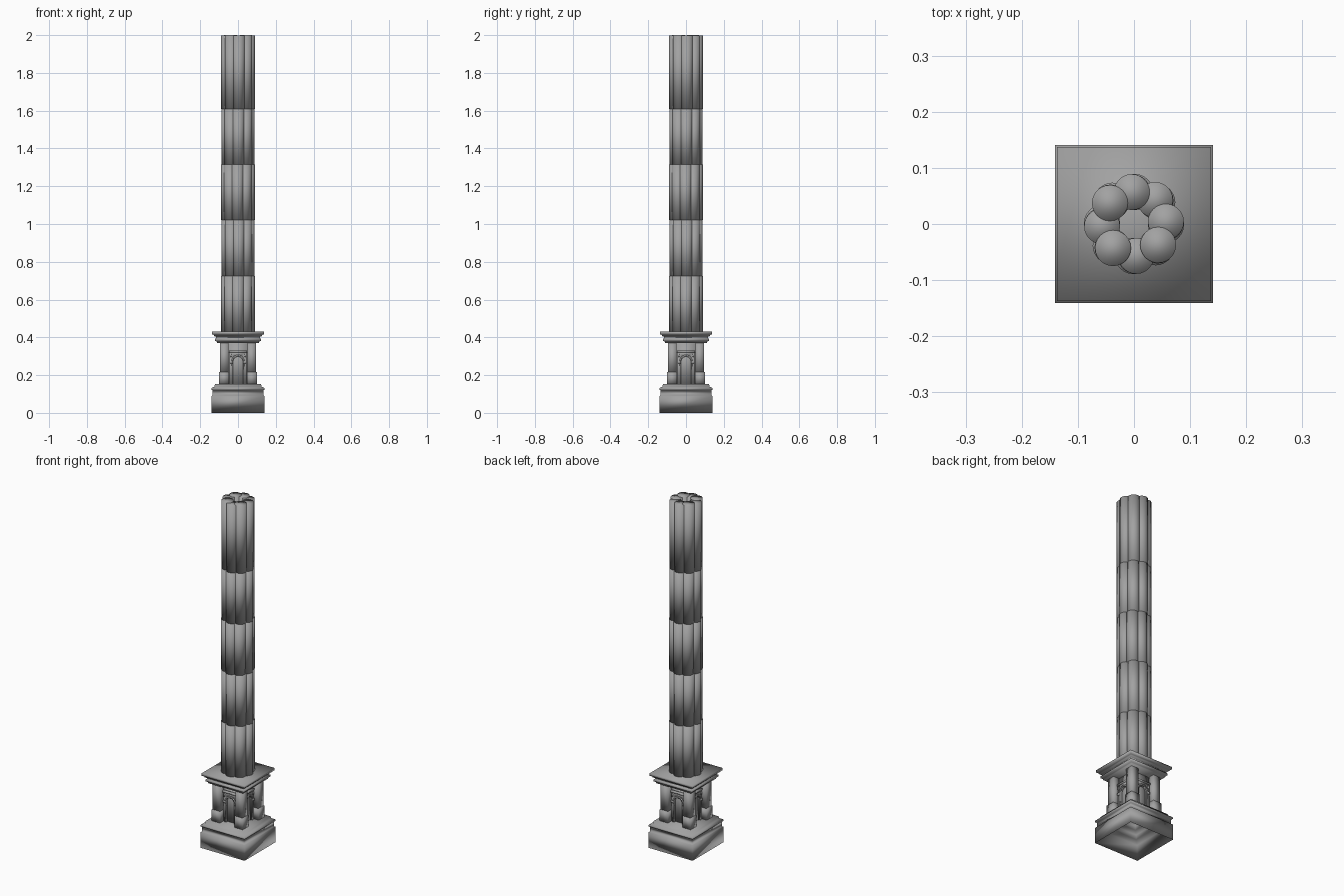
import bpy, bmesh, math
from mathutils import Matrix

if "Cube" in bpy.data.objects:
    bpy.data.objects.remove(bpy.data.objects["Cube"])

stone = bpy.data.materials.new("dark_stone")
stone.diffuse_color = (0.36, 0.36, 0.36, 1)
stone.use_nodes = True
stone.node_tree.nodes["Principled BSDF"].inputs["Base Color"].default_value = stone.diffuse_color


def finish(bm, name):
    """Make a fully smooth-shaded stone object."""
    bmesh.ops.recalc_face_normals(bm, faces=bm.faces)
    for f in bm.faces:
        f.smooth = True
    me = bpy.data.meshes.new(name)
    bm.to_mesh(me)
    bm.free()
    me.materials.append(stone)
    ob = bpy.data.objects.new(name, me)
    bpy.context.collection.objects.link(ob)
    return ob


def square_sweep(name, profile):
    """Sweep a (half width, z) profile around a square plan, closing its ends."""
    bm = bmesh.new()
    rings = [[bm.verts.new((sx * w, sy * w, z))
              for sx, sy in ((-1, -1), (1, -1), (1, 1), (-1, 1))] for w, z in profile]
    for a, b in zip(rings, rings[1:]):
        for i in range(4):
            j = (i + 1) % 4
            bm.faces.new((a[i], a[j], b[j], b[i]))
    bm.faces.new(rings[0])
    bm.faces.new(rings[-1])
    return finish(bm, name)


def add_cylinder(bm, x, y, z0, z1, r, sides=24):
    bmesh.ops.create_cone(bm, cap_ends=True, segments=sides, radius1=r, radius2=r,
                          depth=z1 - z0, matrix=Matrix.Translation((x, y, (z0 + z1) / 2)))


def add_post(bm, x, y, z0, z1, width):
    bmesh.ops.create_cube(bm, size=1, matrix=Matrix.Translation((x, y, (z0 + z1) / 2))
                          @ Matrix.Diagonal((width, width, z1 - z0, 1)))


def extrude_outline(bm, pts, front, back):
    """Flat (x, z) outline facing -y, thickened between two depths."""
    face = bm.faces.new([bm.verts.new((x, front, z)) for x, z in pts])
    geo = bmesh.ops.extrude_face_region(bm, geom=[face])['geom']
    bmesh.ops.translate(bm, vec=(0, back - front, 0),
                        verts=[g for g in geo if isinstance(g, bmesh.types.BMVert)])


def box(bm, x0, x1, z0, z1, front, back):
    x0, x1 = sorted((x0, x1))
    extrude_outline(bm, [(x0, z0), (x1, z0), (x1, z1), (x0, z1)], front, back)


def arch(r, spring, bottom, n=14):
    """Arch line from right foot over the crown to left foot."""
    top = [(r * math.cos(math.pi * i / n), spring + r * math.sin(math.pi * i / n))
           for i in range(n + 1)]
    return [(r, bottom)] + top + [(-r, bottom)]


# Stepped plinth, hollow from below
square_sweep("plinth", [
    (0.06, 0.14), (0.06, 0.115), (0.095, 0.115), (0.095, 0.088), (0.136, 0.088),
    (0.141, 0), (0.141, 0.09), (0.135, 0.092), (0.135, 0.12), (0.141, 0.123),
    (0.141, 0.132), (0.125, 0.138), (0.122, 0.152)])

# Recessed wall of the pedestal
square_sweep("pedestal_wall", [(0.058, 0.14), (0.058, 0.38)])

# Moulded cornice above the corner columns
square_sweep("cornice", [
    (0.112, 0.37), (0.112, 0.378), (0.122, 0.382), (0.122, 0.392), (0.116, 0.396),
    (0.116, 0.403), (0.126, 0.406), (0.128, 0.413), (0.137, 0.416), (0.137, 0.43)])

# Square corner posts on wider feet
posts, feet = bmesh.new(), bmesh.new()
for sx in (-1, 1):
    for sy in (-1, 1):
        add_post(posts, sx * 0.072, sy * 0.072, 0.21, 0.372, 0.046)
        add_post(feet, sx * 0.073, sy * 0.073, 0.15, 0.217, 0.053)
finish(posts, "corner_posts")
finish(feet, "post_feet")

# Arched doorway repeated on four sides
door = bmesh.new()
outer = [(-0.045, 0.15), (-0.045, 0.322), (0.045, 0.322), (0.045, 0.15)]
extrude_outline(door, outer + arch(0.026, 0.272, 0.15), -0.068, -0.055)
extrude_outline(door, arch(0.035, 0.272, 0.15) + arch(0.026, 0.272, 0.15)[::-1], -0.072, -0.066)
box(door, -0.048, 0.048, 0.32, 0.329, -0.073, -0.055)
for s in (-1, 1):
    box(door, s * 0.029, s * 0.045, 0.262, 0.274, -0.075, -0.066)
    box(door, s * 0.034, s * 0.043, 0.296, 0.312, -0.073, -0.066)
src = door.verts[:] + door.edges[:] + door.faces[:]
for k in (1, 2, 3):
    new = bmesh.ops.duplicate(door, geom=src)['geom']
    bmesh.ops.rotate(door, cent=(0, 0, 0), matrix=Matrix.Rotation(k * math.pi / 2, 3, 'Z'),
                     verts=[g for g in new if isinstance(g, bmesh.types.BMVert)])
finish(door, "arched_doorways")

# Clustered shaft: rings of eight tubes, each drum turned slightly
levels = [0.43, 0.725, 1.02, 1.315, 1.61, 2.0]
turns = [0, 3, -2, 2, 4]
top_drop = [2, 3, 1, 0, 1, 0, 3, 0]
for d, turn in enumerate(turns):
    bm = bmesh.new()
    for i in range(8):
        a = math.radians(45 * i + turn)
        drop = 0.001 * top_drop[i] if d == 4 else 0
        add_cylinder(bm, 0.057 * math.cos(a), 0.057 * math.sin(a),
                     levels[d], levels[d + 1] - drop, 0.0315 if d % 2 else 0.032)
    finish(bm, f"shaft_drum_{d + 1}")
